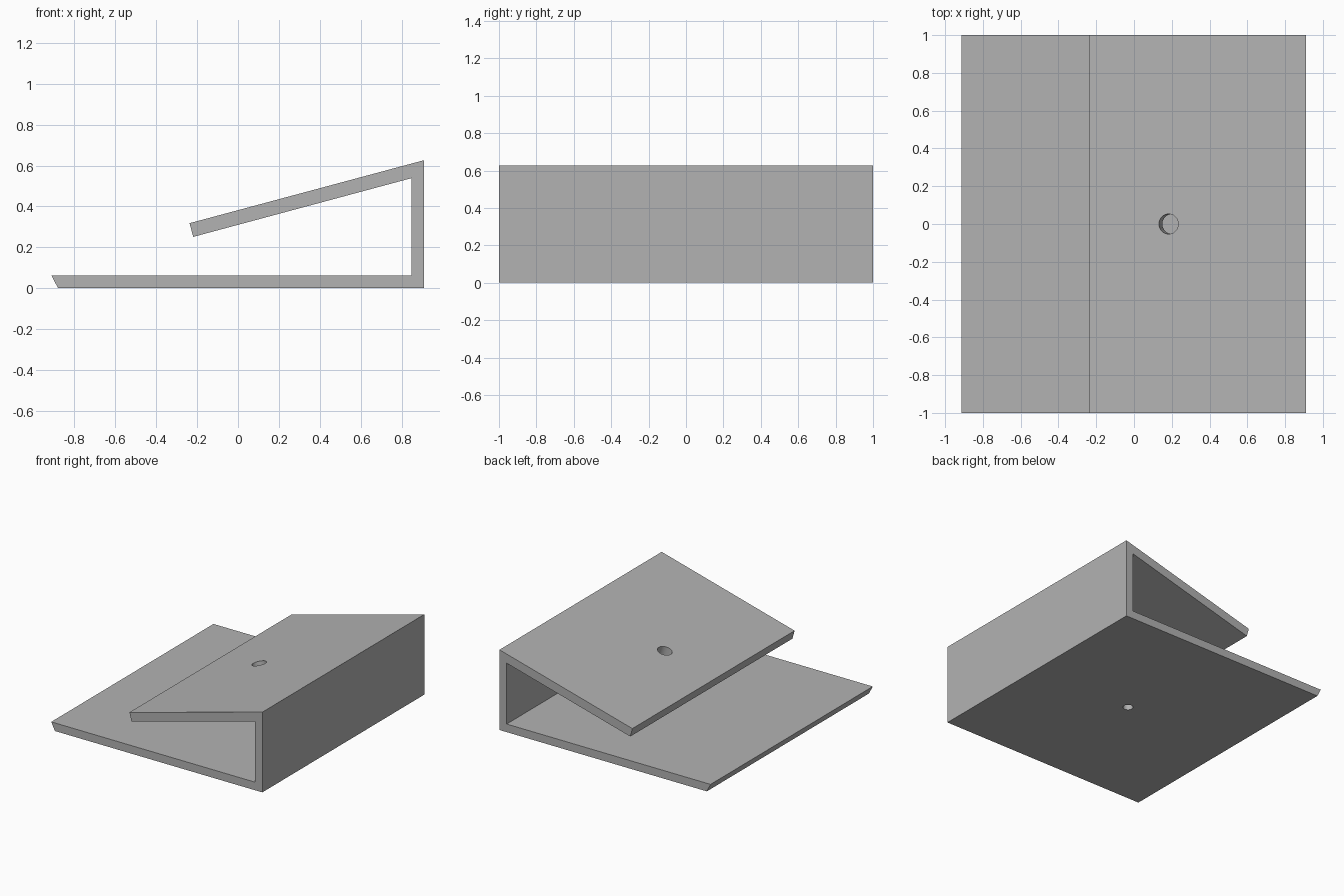
import bpy
import bmesh
from math import atan2
from mathutils import Matrix

cube = bpy.data.objects.get("Cube")
if cube:
    bpy.data.objects.remove(cube, do_unlink=True)

GREY = (0.448, 0.448, 0.448, 1.0)
grey = bpy.data.materials.new("plain_grey")
grey.use_nodes = True
grey.diffuse_color = GREY
grey.node_tree.nodes["Principled BSDF"].inputs["Base Color"].default_value = GREY


def add_object(name, bm):
    mesh = bpy.data.meshes.new(name)
    bm.to_mesh(mesh)
    bm.free()
    mesh.materials.append(grey)
    obj = bpy.data.objects.new(name, mesh)
    bpy.context.collection.objects.link(obj)
    return obj


def drill(target, name, x, z, radius, depth, tilt=0.0):
    """Cut a round hole centred on (x, 0, z), tilted about the y axis."""
    bm = bmesh.new()
    place = Matrix.Translation((x, 0, z)) @ Matrix.Rotation(tilt, 4, "Y")
    bmesh.ops.create_cone(bm, cap_ends=True, segments=48, radius1=radius,
                          radius2=radius, depth=depth, matrix=place)
    cutter = add_object(name, bm)
    cutter.hide_render = True
    cutter.hide_set(True)
    cut = target.modifiers.new(name, "BOOLEAN")
    cut.operation = "DIFFERENCE"
    cut.solver = "EXACT"
    cut.object = cutter
    bpy.context.view_layer.objects.active = target
    bpy.ops.object.modifier_apply(modifier=cut.name)


# Folded bracket: floor plate, upright wall and sloping top plate in one profile
profile = [(-0.88, 0), (0.91, 0), (0.91, 0.626), (-0.237, 0.318),
           (-0.219, 0.251), (0.848, 0.538), (0.848, 0.063), (-0.912, 0.063)]
bm = bmesh.new()
face = bm.faces.new([bm.verts.new((x, -1, z)) for x, z in profile])
sweep = bmesh.ops.extrude_face_region(bm, geom=[face])
bmesh.ops.translate(bm, vec=(0, 2, 0),
                    verts=[v for v in sweep["geom"] if isinstance(v, bmesh.types.BMVert)])
bmesh.ops.recalc_face_normals(bm, faces=bm.faces)
bracket = add_object("folded_bracket", bm)

# Large hole square to the sloping plate, small upright hole in the floor
slope = atan2(0.626 - 0.318, 0.91 + 0.237)
drill(bracket, "top_plate_hole_cutter", 0.192, 0.398, 0.053, 0.2, -slope)
drill(bracket, "floor_hole_cutter", 0.057, 0.03, 0.036, 0.16)

# Smooth the hole walls, keep the plate edges sharp
bpy.ops.object.select_all(action="DESELECT")
bracket.select_set(True)
bpy.context.view_layer.objects.active = bracket
bpy.ops.object.shade_smooth_by_angle(angle=0.5)
